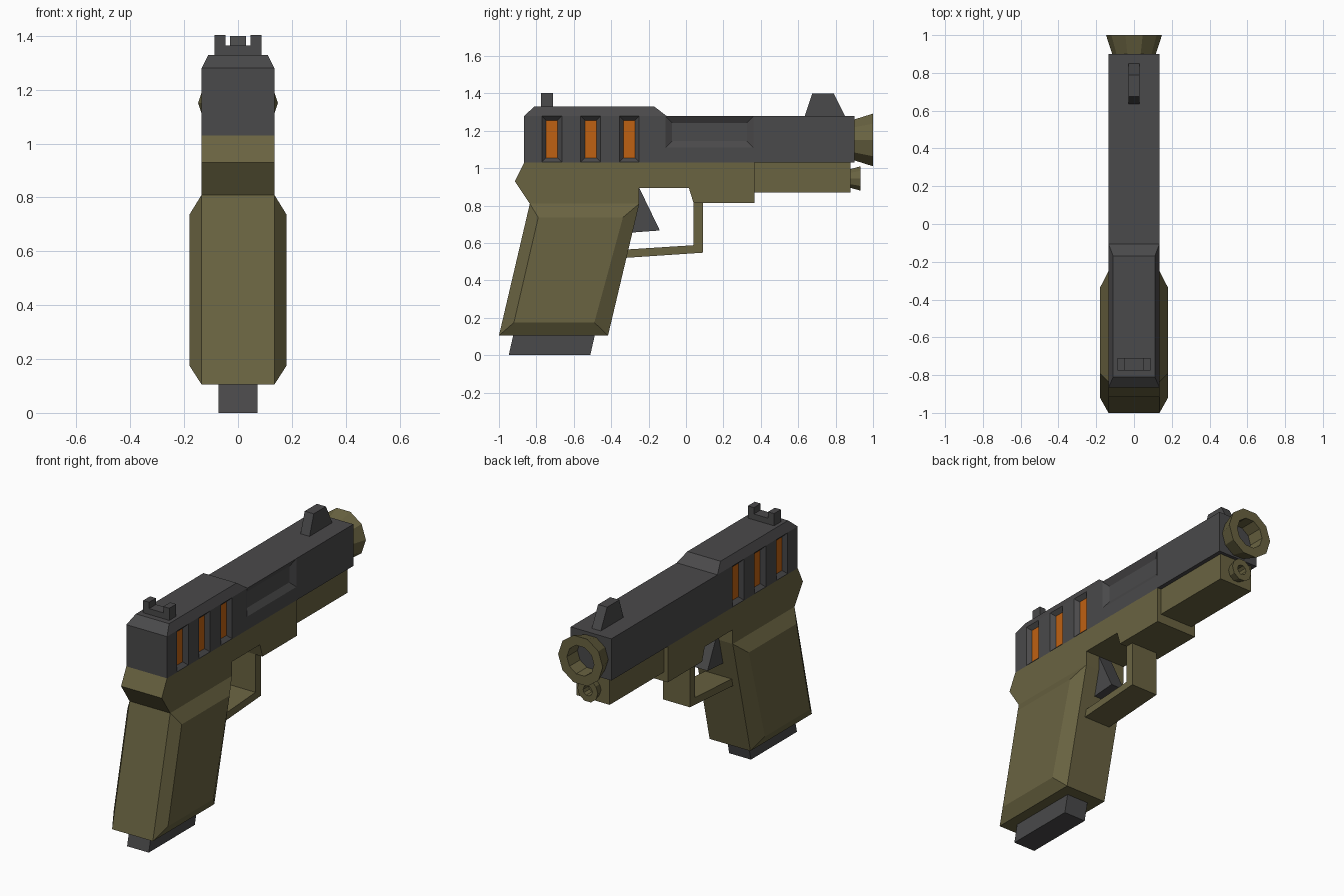
import bpy, bmesh
from math import cos, sin, tau

cube = bpy.data.objects.get("Cube")
if cube:
    bpy.data.objects.remove(cube)


def material(name, rgb):
    m = bpy.data.materials.new(name)
    m.use_nodes = True
    m.diffuse_color = (*rgb, 1)
    m.node_tree.nodes["Principled BSDF"].inputs["Base Color"].default_value = (*rgb, 1)
    return m


GREY = material("dark grey", (0.068, 0.067, 0.069))
OLIVE = material("olive", (0.142, 0.125, 0.053))
ORANGE = material("orange", (0.52, 0.12, 0.006))


def loft(name, rings, mat, closed=False):
    """Skin a series of matching rings; cap the ends or join last to first."""
    bm = bmesh.new()
    vs = [[bm.verts.new(p) for p in ring] for ring in rings]
    n = len(vs[0])
    pairs = list(zip(vs, vs[1:])) + ([(vs[-1], vs[0])] if closed else [])
    for a, b in pairs:
        for i in range(n):
            j = (i + 1) % n
            bm.faces.new((a[i], a[j], b[j], b[i]))
    if not closed:
        bm.faces.new(vs[0])
        bm.faces.new(vs[-1])
    bmesh.ops.recalc_face_normals(bm, faces=bm.faces)
    me = bpy.data.meshes.new(name)
    bm.to_mesh(me)
    bm.free()
    me.materials.append(mat)
    ob = bpy.data.objects.new(name, me)
    bpy.context.collection.objects.link(ob)
    return ob


def side(profile, x):
    return [(x, y, z) for y, z in profile]


def prism(name, profile, half, mat, mid=0):
    """Side profile of (y, z) points extruded across x."""
    return loft(name, [side(profile, mid - half), side(profile, mid + half)], mat)


def rect(y0, y1, z0, z1, g=0):
    return [(y0 - g, z0 - g), (y1 + g, z0 - g), (y1 + g, z1 + g), (y0 - g, z1 + g)]


def flat(hx, y0, y1, z):
    return [(-hx, y0, z), (hx, y0, z), (hx, y1, z), (-hx, y1, z)]


def tube(name, z, y0, y1, r0, r1, hole):
    """Flared ten-sided tube along y."""
    def ring(r, y):
        return [(r * cos(tau * i / 10), y, z + r * sin(tau * i / 10)) for i in range(10)]
    return loft(name, [ring(r0, y0), ring(r1, y1), ring(hole, y1), ring(hole, y0)], OLIVE, True)


W = 0.135       # half width of the body
DEPTH = 0.022   # depth of side recesses

# Slide with bevelled rear hump
slide = prism("slide", rect(-0.865, 0.9, 1.03, 1.28), W, GREY)
loft("slide_hump", [flat(W, -0.865, -0.105, 1.28), flat(0.11, -0.81, -0.17, 1.33)], GREY)


def recess(box, inset, s):
    """Cut a pocket with sloping walls into one side of the slide."""
    rings = [side(rect(*box, g), s * x)
             for x, g in ((W - DEPTH, -inset), (W + DEPTH, inset))]
    cutter = loft("recess_cutter", rings, GREY)
    cutter.hide_render = True
    mod = slide.modifiers.new("recess", 'BOOLEAN')
    mod.operation, mod.solver, mod.object = 'DIFFERENCE', 'EXACT', cutter
    bpy.context.view_layer.objects.active = slide
    bpy.ops.object.modifier_apply(modifier=mod.name)
    bpy.data.objects.remove(cutter)


# Three grip slots on each side, one ejection port on the +x side
for s in (-1, 1):
    for y in (-0.77, -0.563, -0.356):
        recess((y, y + 0.106, 1.033, 1.278), 0.022, s)
recess((-0.11, 0.36, 1.11, 1.277), 0.035, 1)

# Slot floors are orange
slide.data.materials.append(ORANGE)
for p in slide.data.polygons:
    if abs(p.normal.x) > 0.9 and abs(p.center.x) < 0.12 and p.center.y < -0.2:
        p.material_index = 1

# Sights
prism("front_sight", [(0.635, 1.28), (0.675, 1.4), (0.79, 1.4), (0.85, 1.28)], 0.03, GREY)
prism("rear_sight_base", rect(-0.775, -0.71, 1.33, 1.365), 0.087, GREY)
for s, label in ((-1, "right"), (1, "left")):
    prism("rear_sight_post_" + label, rect(-0.775, -0.71, 1.365, 1.403), 0.02, GREY, s * 0.067)

# Frame and front rail
prism("frame", [(-0.865, 1.03), (-0.915, 0.93), (-0.835, 0.81), (-0.25, 0.81), (-0.25, 0.895),
                (0.015, 0.895), (0.04, 0.815), (0.365, 0.815), (0.365, 1.03)], W, OLIVE)
prism("front_rail", rect(0.365, 0.88, 0.87, 1.03), 0.11, OLIVE)

# Muzzle flare and guide rod end
tube("muzzle", 1.151, 0.9, 1.0, 0.115, 0.148, 0.09)
tube("guide_rod", 0.945, 0.88, 0.932, 0.053, 0.068, 0.03)

# Grip with bevelled side panels
outer = [(-1.0, 0.105), (-0.417, 0.105), (-0.25, 0.81), (-0.835, 0.81)]
inner = [(-0.92, 0.175), (-0.49, 0.175), (-0.337, 0.737), (-0.79, 0.737)]
loft("grip", [side(inner, -0.18), side(outer, -W), side(outer, W), side(inner, 0.18)], OLIVE)
prism("magazine", [(-0.948, 0), (-0.512, 0), (-0.488, 0.105), (-0.924, 0.105)], 0.072, GREY)

# Trigger and its guard
prism("trigger", [(-0.25, 0.895), (-0.14, 0.667), (-0.3, 0.655)], 0.045, GREY)
prism("trigger_guard", [(0.04, 0.815), (0.04, 0.588), (-0.32, 0.565), (-0.33, 0.52),
                        (0.09, 0.548), (0.09, 0.815)], 0.088, OLIVE)
